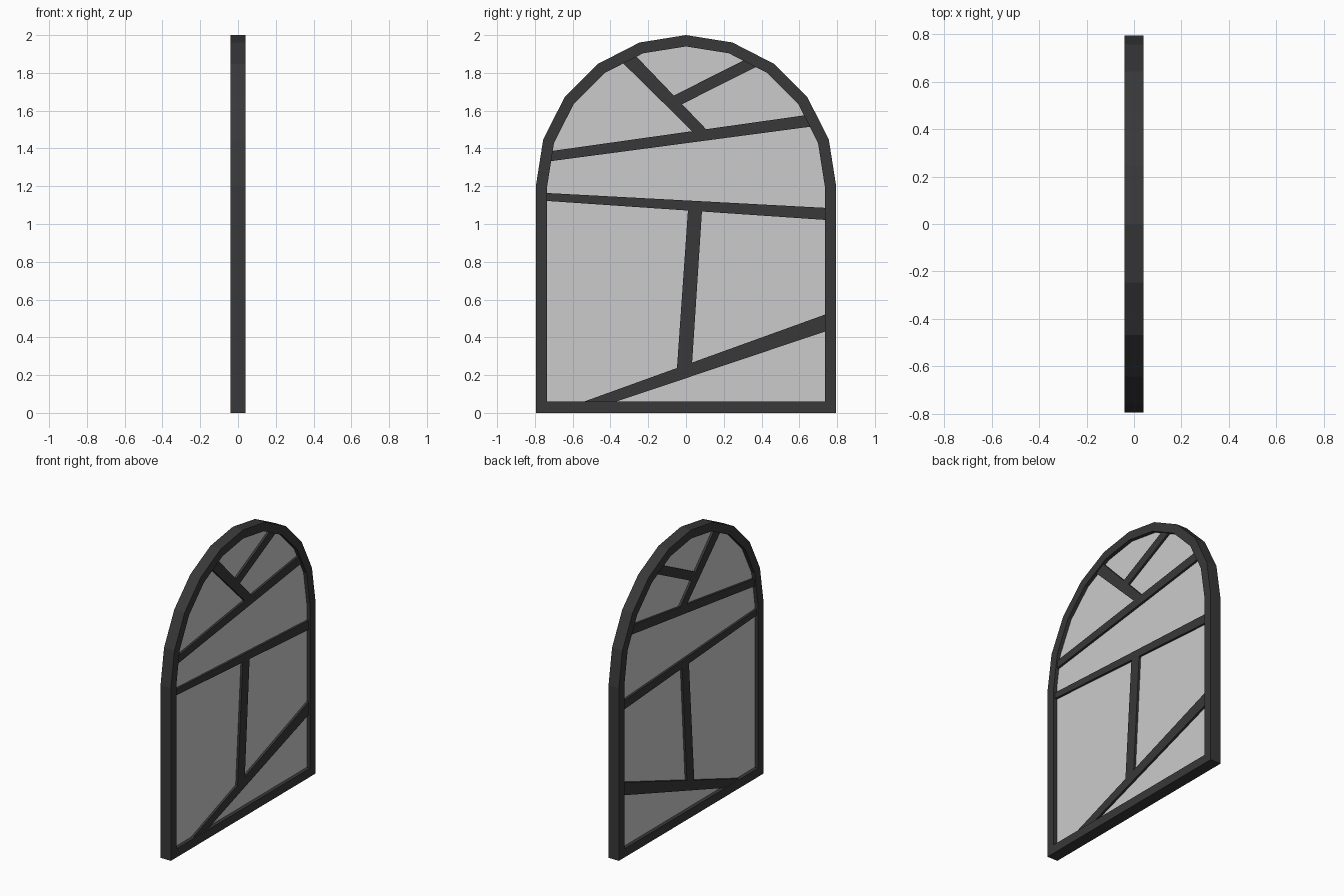
import bpy, bmesh, math
from mathutils import Vector

if "Cube" in bpy.data.objects:
    bpy.data.objects.remove(bpy.data.objects["Cube"])

dark = bpy.data.materials.new("dark_lead")
dark.diffuse_color = (0.04, 0.04, 0.04, 1)
dark.use_nodes = True
dark.node_tree.nodes["Principled BSDF"].inputs["Base Color"].default_value = dark.diffuse_color


def finish(bm, name, mat=None):
    bmesh.ops.recalc_face_normals(bm, faces=bm.faces)
    me = bpy.data.meshes.new(name)
    bm.to_mesh(me)
    bm.free()
    ob = bpy.data.objects.new(name, me)
    bpy.context.collection.objects.link(ob)
    if mat:
        me.materials.append(mat)
    return ob


def arch(half_w, base, rise):
    """Closed (y, z) outline: straight sides, ten-sided half-round top."""
    pts = [(-half_w, base), (half_w, base)]
    for i in range(11):
        a = math.pi * i / 10
        pts.append((half_w * math.cos(a), 1.2 + rise * math.sin(a)))
    return pts


def slab(name, pts, d, mat=None):
    """Extrude a (y, z) outline to x = -d..d."""
    bm = bmesh.new()
    f = bm.faces.new([bm.verts.new((-d, y, z)) for y, z in pts])
    r = bmesh.ops.extrude_face_region(bm, geom=[f])
    vs = [v for v in r["geom"] if isinstance(v, bmesh.types.BMVert)]
    bmesh.ops.translate(bm, verts=vs, vec=(2 * d, 0, 0))
    return finish(bm, name, mat)


# Outer arched frame: four linked rings
outer, inner = arch(0.795, 0.0, 0.8), arch(0.735, 0.06, 0.74)
bm = bmesh.new()
rings = [[bm.verts.new((x, y, z)) for y, z in pts]
         for pts, x in ((outer, -0.04), (outer, 0.04), (inner, 0.04), (inner, -0.04))]
n = len(outer)
for k in range(4):
    a, b = rings[k], rings[(k + 1) % 4]
    for i in range(n):
        j = (i + 1) % n
        bm.faces.new((a[i], a[j], b[j], b[i]))
finish(bm, "window_frame", dark)

# Glass pane, tucked slightly into the frame
slab("glass_pane", arch(0.75, 0.045, 0.755), 0.015)


def bar(name, a0, a1, b0, b1, e0=0.03, e1=0.03):
    """Tapered bar between edges a0-a1 and b0-b1, ends lengthened by e0 / e1."""
    out = []
    for p, q in ((a0, a1), (b0, b1)):
        p, q = Vector(p), Vector(q)
        d = (q - p).normalized()
        out.append((p - d * e0, q + d * e1))
    slab(name, [out[0][0], out[0][1], out[1][1], out[1][0]], 0.03, dark)


# Leading bars, (y, z) of both long edges
bar("lower_diagonal_bar", (-0.545, 0.058), (0.746, 0.524), (-0.36, 0.063), (0.746, 0.434))
bar("upright_bar", (0.011, 1.08), (-0.048, 0.235), (0.085, 1.075), (0.032, 0.26), 0.01, 0.01)
bar("middle_bar", (-0.735, 1.164), (0.746, 1.085), (-0.735, 1.122), (0.746, 1.021), 0.03, 0.02)
bar("upper_bar", (-0.714, 1.386), (0.64, 1.577), (-0.714, 1.333), (0.688, 1.519))
bar("arch_diagonal_bar", (-0.339, 1.857), (0.032, 1.492), (-0.27, 1.894), (0.116, 1.492), 0.02, 0.015)
bar("arch_branch_bar", (0.296, 1.862), (-0.07, 1.677), (0.37, 1.831), (-0.02, 1.635), 0.02, 0.015)
